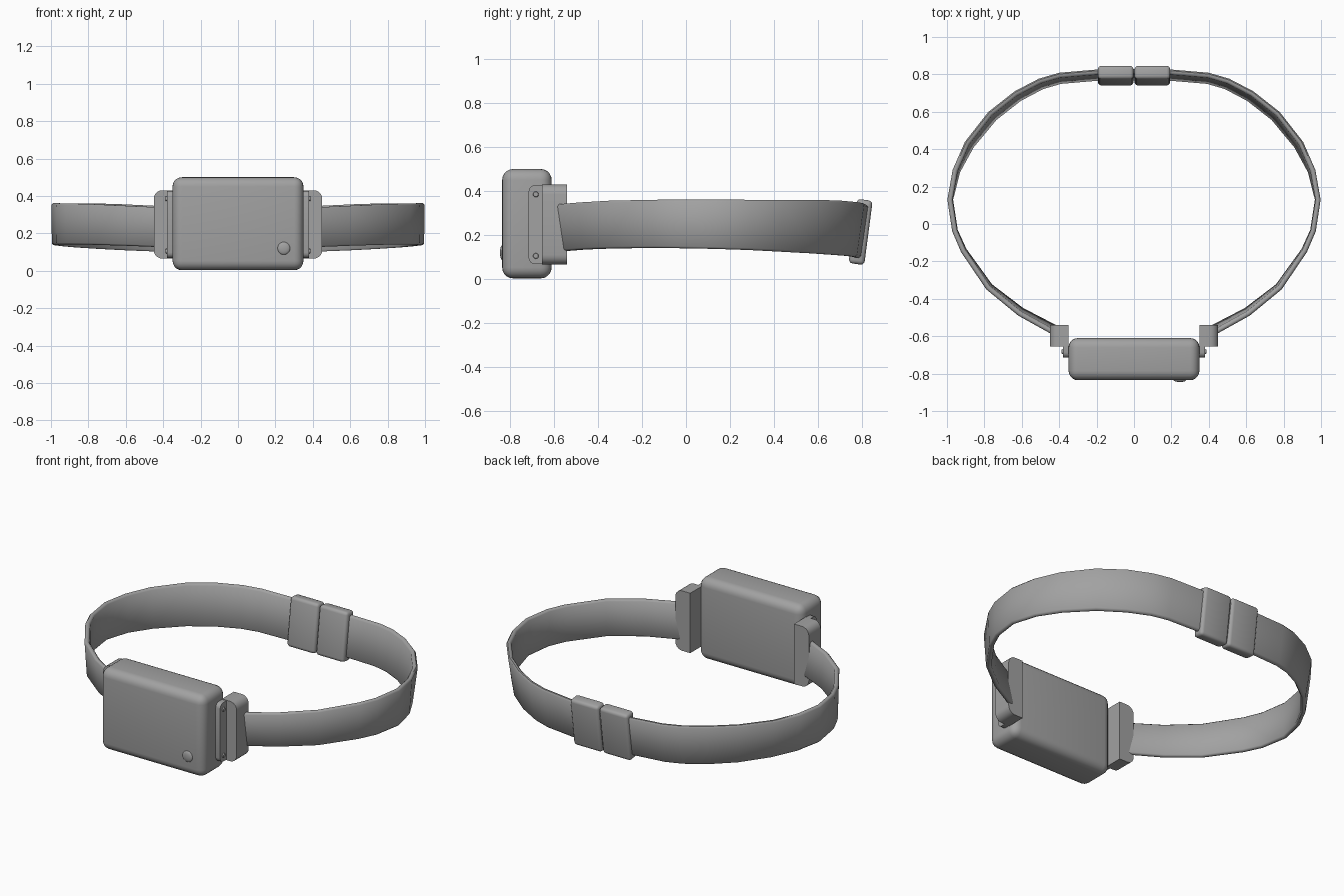
import bpy
import bmesh
import math
from mathutils import Vector, Matrix

cube = bpy.data.objects.get("Cube")
if cube:
    bpy.data.objects.remove(cube, do_unlink=True)

GREY = (0.36, 0.36, 0.36, 1)
grey = bpy.data.materials.new("plain grey")
grey.use_nodes = True
grey.diffuse_color = GREY
grey.node_tree.nodes["Principled BSDF"].inputs["Base Color"].default_value = GREY


def finish(bm, name, mirror=False):
    """Turn a bmesh into a smooth shaded object, mirrored across x if asked."""
    bmesh.ops.recalc_face_normals(bm, faces=bm.faces)
    mesh = bpy.data.meshes.new(name)
    bm.to_mesh(mesh)
    bm.free()
    mesh.materials.append(grey)
    ob = bpy.data.objects.new(name, mesh)
    bpy.context.collection.objects.link(ob)
    bpy.ops.object.select_all(action='DESELECT')
    ob.select_set(True)
    bpy.context.view_layer.objects.active = ob
    bpy.ops.object.shade_smooth_by_angle(angle=math.radians(50))
    if mirror:
        mod = ob.modifiers.new("Mirror", 'MIRROR')
        mod.merge_threshold = 0.0005
    return ob


def rounded_box(lo, hi, radius, segments=4, pick=lambda a, b: True):
    """Box between two corners with the picked edges rounded."""
    lo, hi = Vector(lo), Vector(hi)
    bm = bmesh.new()
    bmesh.ops.create_cube(bm, size=1)
    bmesh.ops.scale(bm, vec=hi - lo, verts=bm.verts)
    bmesh.ops.translate(bm, vec=(lo + hi) / 2, verts=bm.verts)
    edges = [e for e in bm.edges if pick(e.verts[0].co, e.verts[1].co)]
    bmesh.ops.bevel(bm, geom=edges, offset=radius, segments=segments,
                    profile=0.5, affect='EDGES')
    return bm


# Case and its domed button
finish(rounded_box((-0.35, -0.835, 0.003), (0.35, -0.61, 0.5), 0.05, 5), "case")

bm = bmesh.new()
bmesh.ops.create_uvsphere(bm, u_segments=20, v_segments=10, radius=0.034)
bmesh.ops.scale(bm, vec=(1, 0.32, 1), verts=bm.verts)
bmesh.ops.translate(bm, vec=(0.245, -0.834, 0.12), verts=bm.verts)
finish(bm, "button")

# Side brackets, rounded on the outer corners
finish(rounded_box((0.35, -0.655, 0.065), (0.45, -0.54, 0.43), 0.045, 5,
                   lambda a, b: min(a.x, b.x) > 0.44 and abs(a.y - b.y) > 0.05),
       "strap_bracket", True)

# Mounting flanges, rounded on the front corners
finish(rounded_box((0.34, -0.715, 0.068), (0.38, -0.65, 0.427), 0.03, 4,
                   lambda a, b: max(a.y, b.y) < -0.7 and abs(a.x - b.x) > 0.02),
       "bracket_flange", True)

# Flange screws
bm = bmesh.new()
for z in (0.105, 0.385):
    spin = Matrix.Translation((0.38, -0.682, z)) @ Matrix.Rotation(math.pi / 2, 4, 'Y')
    bmesh.ops.create_cone(bm, cap_ends=True, segments=12, radius1=0.015,
                          radius2=0.011, depth=0.014, matrix=spin)
finish(bm, "flange_screws", True)

# Strap: outer top edge (x, y), then bottom height, top height and inward lean
stations = [
    (0.00, 0.83, 0.093, 0.335, 0.035), (0.19, 0.828, 0.095, 0.337, 0.035),
    (0.40, 0.81, 0.101, 0.345, 0.035), (0.51, 0.778, 0.105, 0.35, 0.035),
    (0.64, 0.71, 0.11, 0.356, 0.036), (0.78, 0.60, 0.117, 0.36, 0.036),
    (0.905, 0.44, 0.125, 0.36, 0.03), (0.97, 0.29, 0.132, 0.36, 0.015),
    (0.998, 0.13, 0.137, 0.361, 0.003), (0.972, -0.04, 0.14, 0.361, 0.003),
    (0.925, -0.15, 0.141, 0.36, 0.006), (0.79, -0.35, 0.139, 0.356, 0.014),
    (0.62, -0.49, 0.134, 0.348, 0.022), (0.45, -0.585, 0.127, 0.34, 0.028),
    (0.40, -0.612, 0.126, 0.338, 0.028)]
section = [(0, 0.04), (0, 0.96), (0.3, 1), (0.7, 1),
           (1, 0.96), (1, 0.04), (0.7, 0), (0.3, 0)]
THICK = 0.028
bm = bmesh.new()
rings = []
for i, (x, y, low, high, lean) in enumerate(stations):
    before = stations[max(i - 1, 0)]
    after = stations[min(i + 1, len(stations) - 1)]
    along = Vector((after[0] - before[0], after[1] - before[1]))
    if i == 0:
        along = Vector((1, 0))
    along.normalize()
    inward = Vector((along.y, -along.x))
    ring = []
    for u, v in section:
        p = Vector((x, y)) + inward * (u * THICK + (1 - v) * lean)
        ring.append(bm.verts.new((p.x, p.y, low + v * (high - low))))
    rings.append(ring)
for a, b in zip(rings, rings[1:]):
    for k in range(len(section)):
        n = (k + 1) % len(section)
        bm.faces.new((a[k], a[n], b[n], b[k]))
bm.faces.new(rings[-1])
finish(bm, "strap", True)

# Two-piece clasp at the back, leaning with the strap
bm = rounded_box((0.003, -0.036, -0.147), (0.193, 0.036, 0.147), 0.018, 3)
bmesh.ops.transform(bm, verts=bm.verts, matrix=Matrix.Translation((0, 0.793, 0.214))
                    @ Matrix.Rotation(math.radians(-7.5), 4, 'X'))
finish(bm, "clasp_halves", True)
